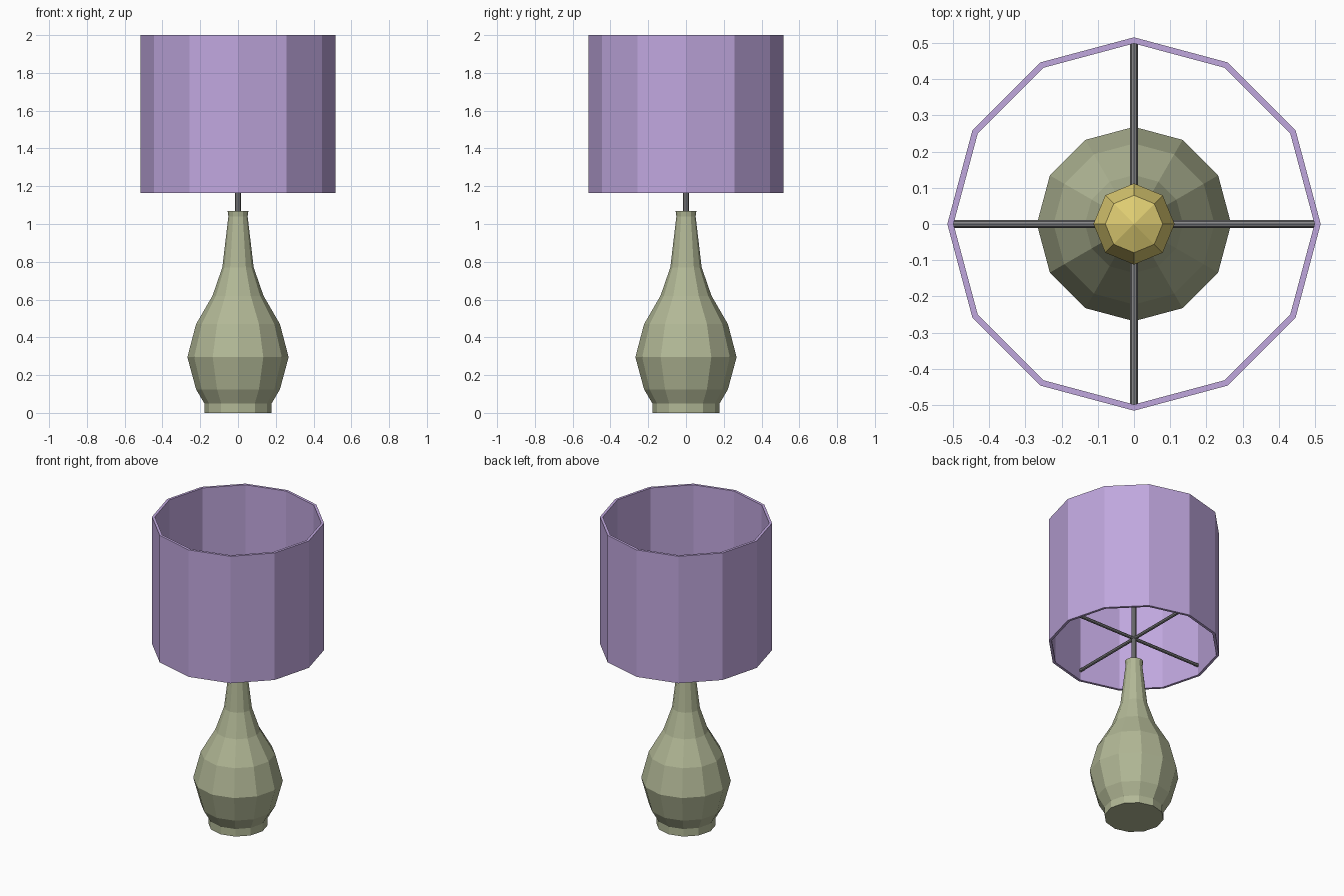
import bpy, math
from mathutils import Vector

if "Cube" in bpy.data.objects:
    bpy.data.objects.remove(bpy.data.objects["Cube"])


def material(name, rgb):
    # sRGB 0-255 to linear flat colour
    lin = [(c / 255 / 12.92) if c < 10 else ((c / 255 + 0.055) / 1.055) ** 2.4 for c in rgb]
    m = bpy.data.materials.new(name)
    m.diffuse_color = (*lin, 1)
    m.use_nodes = True
    m.node_tree.nodes["Principled BSDF"].inputs["Base Color"].default_value = m.diffuse_color
    return m


SAGE = material("sage_ceramic", (178, 184, 150))
LILAC = material("lilac_fabric", (192, 167, 222))
METAL = material("grey_metal", (134, 134, 136))
YELLOW = material("warm_yellow", (222, 204, 114))


def lathe(name, profile, sides, mat, closed=False):
    """Revolve (radius, z) points; cap the ends, or join them into a loop."""
    n = len(profile)
    verts = [(r * math.cos(2 * math.pi * i / sides), r * math.sin(2 * math.pi * i / sides), z)
             for r, z in profile for i in range(sides)]
    faces = []
    for k in range(n if closed else n - 1):
        a, b = k * sides, (k + 1) % n * sides
        for i in range(sides):
            j = (i + 1) % sides
            faces.append((a + i, a + j, b + j, b + i))
    if not closed:
        faces.append(tuple(reversed(range(sides))))
        faces.append(tuple(range((n - 1) * sides, n * sides)))
    me = bpy.data.meshes.new(name)
    me.from_pydata(verts, [], faces)
    me.materials.append(mat)
    ob = bpy.data.objects.new(name, me)
    bpy.context.collection.objects.link(ob)
    return ob


def rod(name, a, b, radius):
    a, b = Vector(a), Vector(b)
    bpy.ops.mesh.primitive_cylinder_add(vertices=8, radius=radius, depth=(b - a).length,
                                        location=(a + b) / 2)
    ob = bpy.context.object
    ob.name = name
    ob.rotation_euler = (b - a).to_track_quat('Z', 'Y').to_euler()
    ob.data.materials.append(METAL)


# Bottle-shaped ceramic base
lathe("lamp_base", [(0.178, 0), (0.178, 0.05), (0.222, 0.125), (0.268, 0.295), (0.222, 0.47),
                    (0.135, 0.62), (0.083, 0.77), (0.051, 1.04), (0.055, 1.07)], 12, SAGE)

# Open drum shade with a thin wall
lathe("lamp_shade", [(0.515, 1.165), (0.515, 2.0), (0.498, 2.0), (0.498, 1.165)], 12, LILAC, True)

# Centre post and the crossed spokes holding the shade
rod("centre_post", (0, 0, 1.05), (0, 0, 1.53), 0.016)
rod("spoke_x", (-0.5, 0, 1.23), (0.5, 0, 1.23), 0.0105)
rod("spoke_y", (0, -0.5, 1.23), (0, 0.5, 1.23), 0.0105)

# Faceted bulb
bpy.ops.mesh.primitive_uv_sphere_add(segments=8, ring_count=4, radius=0.112, location=(0, 0, 1.6))
bulb = bpy.context.object
bulb.name = "light_bulb"
bulb.data.materials.append(YELLOW)
